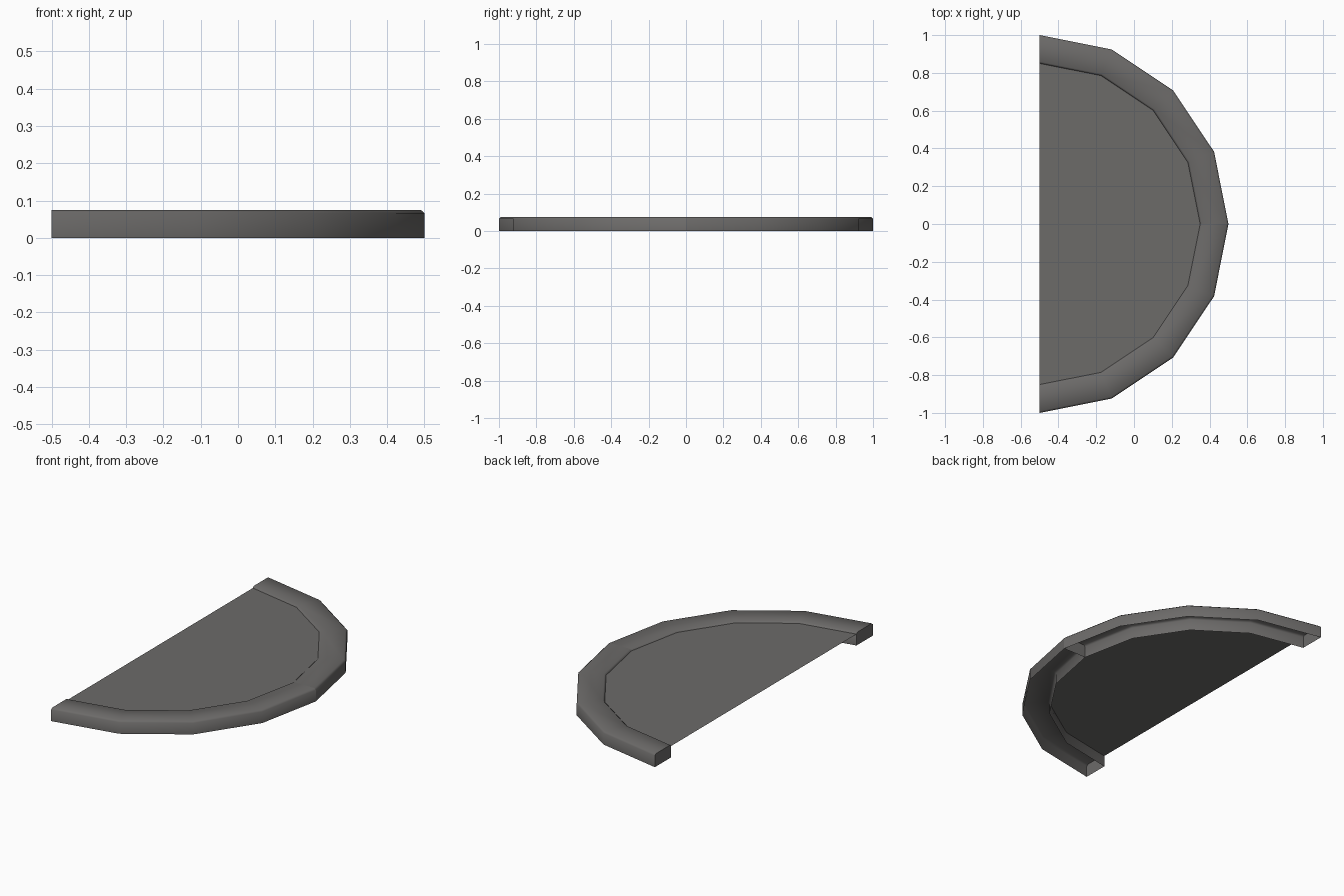
import bpy, bmesh, math

if "Cube" in bpy.data.objects:
    bpy.data.objects.remove(bpy.data.objects["Cube"])

grey = bpy.data.materials.new("dark_grey")
grey.diffuse_color = (0.150, 0.145, 0.141, 1)
grey.use_nodes = True
grey.node_tree.nodes["Principled BSDF"].inputs["Base Color"].default_value = grey.diffuse_color

CX, SEG = -0.5, 4           # arc centre and segments per quarter
# rim section (radius, height): hollow channel, open underneath
PROFILE = [(1.0, 0), (1.0, 0.066), (0.99, 0.075),
           (0.86, 0.075), (0.85, 0.066), (0.85, 0)]


def polar(r, a, z):
    return (CX + r * math.cos(a), r * math.sin(a), z)


def finish(name, bm):
    bmesh.ops.recalc_face_normals(bm, faces=bm.faces)
    me = bpy.data.meshes.new(name)
    bm.to_mesh(me)
    bm.free()
    me.materials.append(grey)
    ob = bpy.data.objects.new(name, me)
    bpy.context.collection.objects.link(ob)
    return ob


def rim_quarter(name, side, seam_cap):
    bm = bmesh.new()
    rings = []
    for i in range(SEG + 1):
        a = side * math.pi / 2 * i / SEG
        rings.append([bm.verts.new(polar(r, a, z)) for r, z in PROFILE])
    for a, b in zip(rings, rings[1:]):
        for k in range(len(PROFILE) - 1):
            bm.faces.new((a[k], a[k + 1], b[k + 1], b[k]))
    # closed ends
    bm.faces.new(rings[-1])
    if seam_cap:
        bm.faces.new(rings[0])
    ob = finish(name, bm)
    ob.data.shade_smooth()
    ob.data.set_sharp_from_angle(angle=math.radians(55))


# two raised rim quarters meeting at y = 0
rim_quarter("rim_back", 1, True)
rim_quarter("rim_front", -1, False)

# thin half-round panel inside the rim
bm = bmesh.new()
bm.faces.new([bm.verts.new(polar(0.85, math.pi / 2 * i / SEG, 0.066))
              for i in range(-SEG, SEG + 1)])
panel = finish("panel", bm)
if panel.data.polygons[0].normal.z < 0:
    panel.data.flip_normals()
